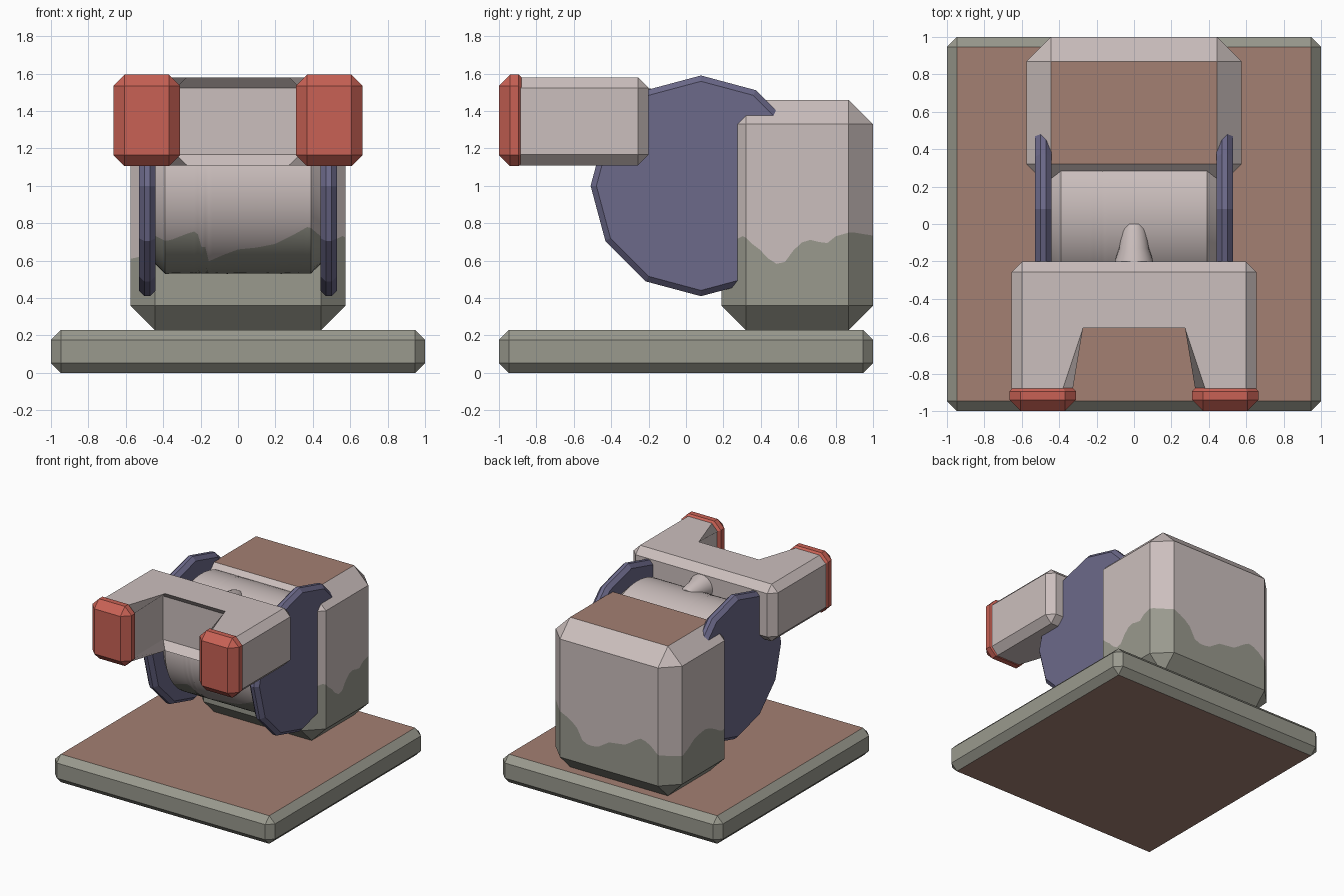
import bpy, bmesh, math
from mathutils import Vector

if "Cube" in bpy.data.objects:
    bpy.data.objects.remove(bpy.data.objects["Cube"])


def material(name, rgb):
    m = bpy.data.materials.new(name)
    m.diffuse_color = (*rgb, 1)
    m.use_nodes = True
    m.node_tree.nodes["Principled BSDF"].inputs["Base Color"].default_value = m.diffuse_color
    return m


PALE = material("pale_paint", (0.60, 0.52, 0.51))
GREY = material("grey_green", (0.32, 0.32, 0.27))
BROWN = material("clay_brown", (0.37, 0.215, 0.17))
RED = material("red_paint", (0.58, 0.12, 0.09))
BLUE = material("slate_blue", (0.15, 0.142, 0.255))


def finish(bm, name, mats):
    bmesh.ops.recalc_face_normals(bm, faces=bm.faces[:])
    me = bpy.data.meshes.new(name)
    bm.to_mesh(me)
    bm.free()
    for m in mats:
        me.materials.append(m)
    ob = bpy.data.objects.new(name, me)
    bpy.context.collection.objects.link(ob)
    return ob


def bevel(bm, edges, size):
    bmesh.ops.bevel(bm, geom=list(edges), offset=size, segments=1,
                    profile=0.5, affect='EDGES')
    bmesh.ops.recalc_face_normals(bm, faces=bm.faces[:])
    bm.normal_update()


def loft(rings):
    """Skin closed rings of points and cap both ends."""
    bm = bmesh.new()
    vs = [[bm.verts.new(p) for p in r] for r in rings]
    n = len(vs[0])
    for a, b in zip(vs, vs[1:]):
        for i in range(n):
            j = (i + 1) % n
            bm.faces.new((a[i], a[j], b[j], b[i]))
    bm.faces.new(vs[0])
    bm.faces.new(vs[-1])
    return bm


def box(x0, x1, y0, y1, z0, z1):
    pts = [(x0, y0), (x1, y0), (x1, y1), (x0, y1)]
    return loft([[(x, y, z) for x, y in pts] for z in (z0, z1)])


def interp(table, t):
    if t <= table[0][0]:
        return table[0][1]
    for (a, u), (b, v) in zip(table, table[1:]):
        if t <= b:
            return u + (v - u) * (t - a) / (b - a)
    return table[-1][1]


# base slab: brown on top and underneath, grey-green rim
bm = box(-1, 1, -1, 1, 0, 0.23)
bevel(bm, bm.edges, 0.053)
for f in bm.faces:
    f.material_index = int(abs(f.normal.z) > 0.99)
finish(bm, "base_slab", [GREY, BROWN])

# rear body: grey-green below a wavy paint line, brown top
RIGHT = [(0.19, 0.70), (0.27, 0.715), (0.31, 0.735), (0.34, 0.70), (0.40, 0.655),
         (0.45, 0.60), (0.50, 0.575), (0.54, 0.60), (0.59, 0.68), (0.65, 0.715),
         (0.75, 0.69), (0.80, 0.73), (0.87, 0.75)]
LEFT = [(0.19, 0.64), (0.36, 0.60), (0.46, 0.66), (0.56, 0.70), (0.70, 0.68),
        (0.80, 0.62), (0.87, 0.59)]
BACK = [(-0.575, 0.59), (-0.45, 0.61), (-0.36, 0.69), (-0.28, 0.71), (-0.15, 0.62),
        (0.0, 0.60), (0.11, 0.53), (0.23, 0.53), (0.30, 0.66), (0.42, 0.73), (0.575, 0.755)]
CUT = 0.66
bm = box(-0.575, 0.575, 0.19, 1.0, 0.23, 1.46)
bevel(bm, bm.edges, 0.13)


def slice_at(co, no):
    bmesh.ops.bisect_plane(bm, geom=bm.verts[:] + bm.edges[:] + bm.faces[:],
                           dist=1e-5, plane_co=co, plane_no=no)


slice_at((0, 0, CUT), (0, 0, 1))
for i in range(-11, 12):
    slice_at((i * 0.0483, 0, 0), (1, 0, 0))
for i in range(18):
    slice_at((0, 0.213 + i * 0.0452, 0), (0, 1, 0))
bm.normal_update()
for f in bm.faces:
    f.material_index = 2 if f.normal.z > 0.99 else int(f.calc_center_median().z < CUT)
for v in bm.verts:
    if abs(v.co.z - CUT) < 1e-4:
        x, y = v.co.x, v.co.y
        if y > 0.8701:
            v.co.z = interp(BACK, x)
        elif abs(x) > 0.4449:
            v.co.z = interp(RIGHT if x > 0 else LEFT, y)
        else:
            v.co.z = 0.67 + 0.067 * x
finish(bm, "rear_body", [PALE, GREY, BROWN])

# drum across the front, with its own paint line
CY, CZ, R = 0.08, 1.0, 0.47
LINE = [(-0.44, 0.70), (-0.36, 0.71), (-0.27, 0.745), (-0.22, 0.76), (-0.17, 0.74),
        (-0.20 + 0.02, 0.62), (-0.16, 0.595), (-0.08, 0.63), (0.0, 0.66), (0.10, 0.67),
        (0.20, 0.69), (0.30, 0.74), (0.37, 0.78), (0.41, 0.77), (0.44, 0.70)]
LINE.sort()
LOW, HIGH = 16, 48
END = math.radians(321)
rings = []
xs = [-0.44] + [-0.39 + 0.78 * i / 40 for i in range(41)] + [0.44]
for x in xs:
    r = 0.42 if abs(x) > 0.4 else R
    start = math.pi + math.asin((CZ - interp(LINE, x)) / R)
    angles = [start + (END - start) * i / LOW for i in range(LOW)]
    angles += [END + (start + math.tau - END) * i / HIGH for i in range(HIGH)]
    rings.append([(x, CY + r * math.cos(a), CZ + r * math.sin(a)) for a in angles])
bm = loft(rings)
for k, f in enumerate(bm.faces):
    f.material_index = int(len(f.verts) == 4 and k % (LOW + HIGH) < LOW)
drum = finish(bm, "drum", [PALE, GREY])

# twelve-sided side discs
for side, s in (("left", -1), ("right", 1)):
    bm = loft([[(s * x, CY + 0.59 * math.sin(i * math.tau / 12),
                 CZ + 0.59 * math.cos(i * math.tau / 12)) for i in range(12)]
               for x in (0.44, 0.53)])
    bevel(bm, [e for e in bm.edges
               if abs(e.verts[0].co.x - e.verts[1].co.x) < 1e-4], 0.03)
    finish(bm, side + "_disc", [BLUE])

# U-shaped bracket
half = [(0.655, -0.2), (0.655, -0.9), (0.33, -0.9), (0.33, -0.5)]
outline = half + [(-x, y) for x, y in reversed(half)]
bm = loft([[(x, y, z) for x, y in outline] for z in (1.11, 1.58)])


def bevelled(e):
    a, b = (v.co for v in e.verts)
    front_end = a.y < -0.89 and b.y < -0.89
    inner_corner = abs(a.z - b.z) > 0.1 and abs(a.y + 0.5) < 0.01
    return not (front_end or inner_corner)


bevel(bm, [e for e in bm.edges if bevelled(e)], 0.057)
finish(bm, "u_bracket", [PALE])


# red end caps: octagonal rings along y
def cap_ring(cx, y, inset, c):
    w, h = 0.178 - inset, 0.245 - inset
    pts = [(w, h - c), (w - c, h), (c - w, h), (-w, h - c),
           (-w, c - h), (c - w, -h), (w - c, -h), (w, c - h)]
    return [(cx + x, y, 1.35 + z) for x, z in pts]


for side, s in (("left", -1), ("right", 1)):
    bm = loft([cap_ring(s * 0.488, *p) for p in
               ((-1.0, 0.06, 0.0), (-0.94, 0, 0.06), (-0.895, 0, 0.06), (-0.87, 0.025, 0.045))])
    bmesh.ops.remove_doubles(bm, verts=bm.verts[:], dist=1e-5)
    finish(bm, side + "_end_cap", [RED])

# small flared stud joining bracket and drum
stud = finish(loft([[(r * math.cos(i * math.tau / 24), y, 1.42 + r * math.sin(i * math.tau / 24))
                     for i in range(24)]
                    for y, r in ((-0.23, 0.105), (-0.19, 0.10), (-0.13, 0.08),
                                 (-0.03, 0.065), (0.0, 0.05))]), "stud", [PALE])

for ob in (drum, stud):
    bpy.ops.object.select_all(action='DESELECT')
    ob.select_set(True)
    bpy.context.view_layer.objects.active = ob
    bpy.ops.object.shade_smooth_by_angle(angle=math.radians(30))
